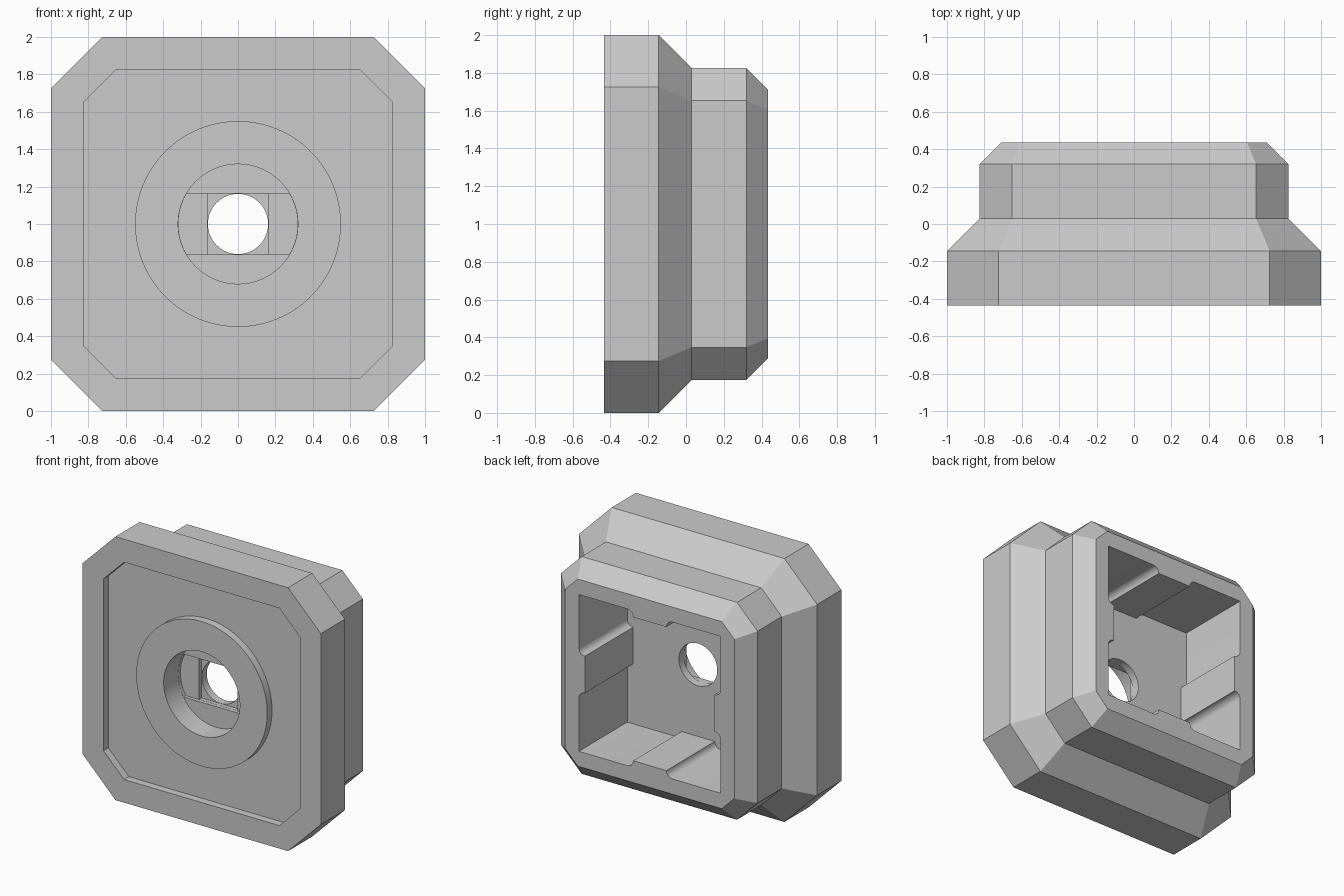
import bpy, bmesh, math
from math import cos, sin, pi

cube = bpy.data.objects.get("Cube")
if cube:
    bpy.data.objects.remove(cube, do_unlink=True)

grey = bpy.data.materials.new("plain_grey")
grey.use_nodes = True
colour = (0.6, 0.6, 0.6, 1)
grey.diffuse_color = colour
grey.node_tree.nodes["Principled BSDF"].inputs["Base Color"].default_value = colour

FRONT, BACK = -0.435, 0.435
T = math.tan(pi / 8)


def octagon(half):
    """Cut-corner square whose sides are offset evenly from the outer edge."""
    c = 0.725 - (1 - half) * T
    return [(half, -c), (half, c), (c, half), (-c, half),
            (-half, c), (-half, -c), (-c, -half), (c, -half)]


def circle(radius, n=96):
    return [(radius * cos(2 * pi * i / n), radius * sin(2 * pi * i / n)) for i in range(n)]


def square(half):
    return [(half, -half), (half, half), (-half, half), (-half, -half)]


def loft(name, sections):
    """Solid through (y, outline) sections, centred at mid height."""
    bm = bmesh.new()
    rings = [[bm.verts.new((x, y, z + 1)) for x, z in outline] for y, outline in sections]
    for a, b in zip(rings, rings[1:]):
        for i in range(len(a)):
            j = (i + 1) % len(a)
            bm.faces.new((a[i], a[j], b[j], b[i]))
    bm.faces.new(rings[0])
    bm.faces.new(rings[-1])
    bmesh.ops.recalc_face_normals(bm, faces=bm.faces)
    mesh = bpy.data.meshes.new(name)
    bm.to_mesh(mesh)
    bm.free()
    mesh.materials.append(grey)
    obj = bpy.data.objects.new(name, mesh)
    bpy.context.collection.objects.link(obj)
    return obj


def combine(target, name, outline, y0, y1, operation="DIFFERENCE"):
    """Cut or join a prism along y."""
    tool = loft(name, [(y0, outline), (y1, outline)])
    mod = target.modifiers.new(name, "BOOLEAN")
    mod.operation, mod.solver, mod.object = operation, "EXACT", tool
    bpy.context.view_layer.objects.active = target
    bpy.ops.object.modifier_apply(modifier=name)
    bpy.data.objects.remove(tool, do_unlink=True)


# Stepped eight-sided housing
body = loft("housing", [(FRONT, octagon(1)), (-0.145, octagon(1)), (0.03, octagon(0.825)),
                        (0.32, octagon(0.825)), (BACK, octagon(0.71))])

# Front recess with a raised round boss
combine(body, "front_recess", octagon(0.825), FRONT - 0.1, FRONT + 0.058)
combine(body, "round_boss", circle(0.55), FRONT, FRONT + 0.1, "UNION")

# Rear cavity: square with a filleted rib along the middle of each wall
INNER, RIB, R = 0.595, 0.14, 0.05
fillet = [(INNER - R * (1 - cos(a)), RIB + R * (1 - sin(a)))
          for a in (i * pi / 12 for i in range(7))]
side = [(INNER, -INNER)] + [(x, -z) for x, z in fillet] + fillet[::-1]
cavity = []
for quarter in range(4):
    cavity += side
    side = [(-z, x) for x, z in side]
combine(body, "rear_cavity", cavity, -0.145, BACK + 0.1)

# Stepped screw hole: through bore, square, slot, then wide counterbore
slot = [(x, max(-0.163, min(0.163, z))) if abs(z) <= 0.163 else None for x, z in circle(0.319)]
edge = math.sqrt(0.319 ** 2 - 0.163 ** 2)
right = [p for p in slot if p and p[0] > 0]
right = [(edge, -0.163)] + sorted(right, key=lambda p: p[1]) + [(edge, 0.163)]
slot = right + [(-x, -z) for x, z in right]
combine(body, "through_bore", circle(0.161, 64), FRONT - 0.1, 0)
combine(body, "square_step", square(0.162), FRONT - 0.1, -0.205)
combine(body, "slot_step", slot, FRONT - 0.1, -0.235)
combine(body, "counterbore", circle(0.32), FRONT - 0.1, -0.262)

# Smooth the round walls, keep the flat edges sharp
bpy.ops.object.select_all(action="DESELECT")
body.select_set(True)
bpy.context.view_layer.objects.active = body
bpy.ops.object.shade_smooth_by_angle(angle=math.radians(20))
